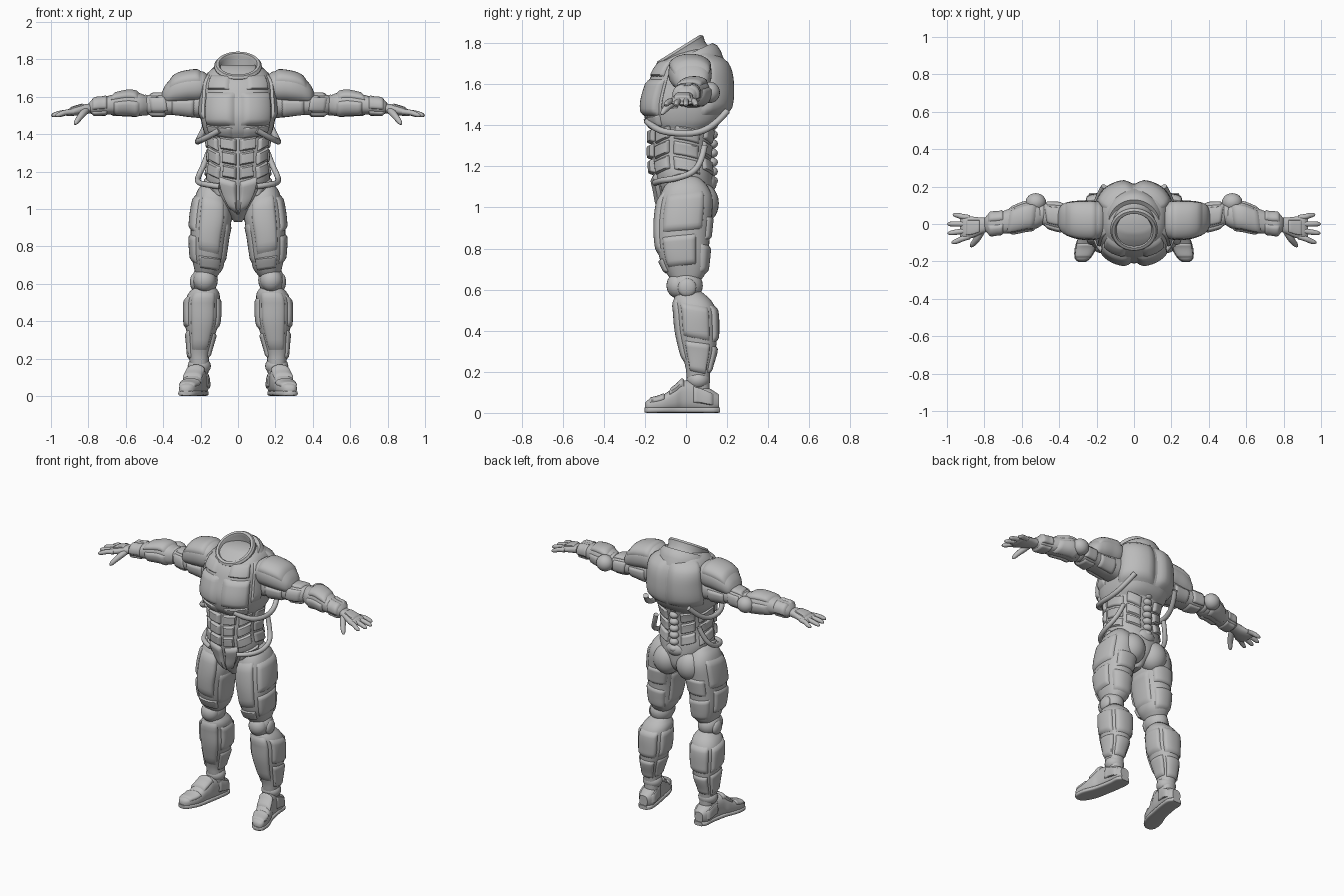
import bpy, bmesh, math
from mathutils import Vector, Matrix

cube = bpy.data.objects.get("Cube")
if cube:
    bpy.data.objects.remove(cube, do_unlink=True)

grey = bpy.data.materials.new("armor grey")
grey.use_nodes = True
grey.diffuse_color = (.5, .5, .5, 1)
grey.node_tree.nodes["Principled BSDF"].inputs["Base Color"].default_value = (.5, .5, .5, 1)
OTHER = {"x": (2, 1), "y": (0, 2), "z": (0, 1)}


def finish(name, bm, mirror=True):
    mesh = bpy.data.meshes.new(name)
    bm.to_mesh(mesh)
    bm.free()
    mesh.materials.append(grey)
    obj = bpy.data.objects.new(name, mesh)
    bpy.context.collection.objects.link(obj)
    if mirror:
        obj.modifiers.new("mirror", "MIRROR").use_mirror_merge = False
    return obj


def skin(bm, rows, closed):
    """Faces between neighbouring rows of points."""
    grid = [[bm.verts.new(p) for p in row] for row in rows]
    for low, high in zip(grid, grid[1:]):
        for i in range(len(low) if closed else len(low) - 1):
            j = (i + 1) % len(low)
            bm.faces.new((low[i], low[j], high[j], high[i]))
    return grid


class Form:
    """Smooth tapered volume: rows are (position, centre, centre, radius, radius)."""

    def __init__(self, name, axis, rows, mirror=True, power=2.3):
        self.name, self.axis, self.rows, self.power = name, axis, rows, power
        bm = bmesh.new()
        first, last = rows[0][0], rows[-1][0]
        steps = 36
        grid = skin(bm, [[self.point(first + (last - first) * s / steps, a * math.tau / steps)
                          for a in range(steps)] for s in range(steps + 1)], True)
        bm.faces.new(grid[0])
        bm.faces.new(grid[-1])
        bmesh.ops.recalc_face_normals(bm, faces=bm.faces)
        finish(name, bm, mirror)

    def section(self, t):
        rows = self.rows
        t = min(max(t, rows[0][0]), rows[-1][0])
        k = max(i for i in range(len(rows) - 1) if rows[i][0] <= t)
        a, b = rows[k], rows[k + 1]
        before, after = rows[max(k - 1, 0)], rows[min(k + 2, len(rows) - 1)]
        span = b[0] - a[0]
        u = (t - a[0]) / span
        out = []
        for c in range(1, 5):
            ma = (b[c] - before[c]) / (b[0] - before[0]) * span
            mb = (after[c] - a[c]) / (after[0] - a[0]) * span
            d = b[c] - a[c]
            out.append(a[c] + u * (ma + u * (3 * d - 2 * ma - mb + u * (ma + mb - 2 * d))))
        return out

    def point(self, t, angle, lift=0):
        c, d, r, q = self.section(t)
        s, k = math.sin(angle), math.cos(angle)
        e = 2 / self.power
        p = Vector()
        i, j = OTHER[self.axis]
        p["xyz".index(self.axis)] = t
        p[i] = c + (r + lift) * math.copysign(abs(s) ** e, s)
        p[j] = d - (q + lift) * math.copysign(abs(k) ** e, k)
        return p

    def plate(self, name, t0, t1, a0, a1, lift=.012, skew=0, pinch=0):
        """Raised armour plate; angles run from the front (or sole) round the form."""
        n = 14
        rows = []
        for i in range(n + 1):
            u = i / n
            row = []
            for j in range(n + 1):
                v = j / n
                edge = min(1, 6 * min(u, 1 - u, v, 1 - v))
                h = -.008 + (lift + .008) * math.sin(edge * math.pi / 2)
                w = .5 + (v - .5) * (1 - pinch * u)
                row.append(self.point(t0 + (t1 - t0) * u + skew * v,
                                      math.radians(a0 + (a1 - a0) * w), h))
            rows.append(row)
        bm = bmesh.new()
        grid = skin(bm, rows, False)
        bm.normal_update()
        mid = rows[n // 2][n // 2]
        c, d = self.section(t0 + (t1 - t0) / 2)[:2]
        heart = mid.copy()
        i, j = OTHER[self.axis]
        heart[i], heart[j] = c, d
        if grid[n // 2][n // 2].normal.dot(mid - heart) < 0:
            bmesh.ops.reverse_faces(bm, faces=bm.faces)
        finish(self.name + "_" + name, bm)


def blob(name, centre, size, turn=(0, 0, 0), mirror=True):
    bm = bmesh.new()
    bmesh.ops.create_uvsphere(bm, u_segments=24, v_segments=14, radius=1)
    spin = Matrix.Identity(4)
    for angle, axis in zip(turn, "XYZ"):
        spin = Matrix.Rotation(math.radians(angle), 4, axis) @ spin
    bm.transform(Matrix.Translation(centre) @ spin @ Matrix.Diagonal((*size, 1)))
    finish(name, bm, mirror)


def tube(name, points, radii):
    curve = bpy.data.curves.new(name, "CURVE")
    curve.dimensions = "3D"
    curve.bevel_depth = 1
    curve.bevel_resolution = 4
    curve.use_fill_caps = True
    curve.materials.append(grey)
    for side in (1, -1):
        s = curve.splines.new("NURBS")
        s.points.add(len(points) - 1)
        s.use_endpoint_u = True
        s.order_u = 3
        for p, (x, y, z), r in zip(s.points, points, radii):
            p.co, p.radius = (side * x, y, z, 1), r
    bpy.context.collection.objects.link(bpy.data.objects.new(name, curve))


def lathe(name, profile, centre, tilt, wide=.95):
    bm = bmesh.new()
    n = 40
    skin(bm, [[(r * wide * math.cos(i * math.tau / n), r * math.sin(i * math.tau / n), h)
               for i in range(n)] for r, h in profile], True)
    bm.transform(Matrix.Translation(centre) @ Matrix.Rotation(math.radians(tilt), 4, "X"))
    finish(name, bm, False)


# Torso
chest = Form("chest", "z", [
    (1.37, 0, -.02, .16, .14), (1.42, 0, -.01, .185, .185), (1.5, 0, 0, .2, .21),
    (1.6, 0, .015, .195, .2), (1.68, 0, .025, .185, .175), (1.74, 0, .035, .15, .125),
    (1.77, 0, .04, .1, .08)], False, 2.5)
chest.plate("pectoral", 1.44, 1.63, 1, 58, .018)
chest.plate("collarbone", 1.635, 1.72, 8, 55, .012)
chest.plate("strap", 1.47, 1.73, 60, 84, .014)
chest.plate("back_shell", 1.44, 1.75, 181, 105, .022)
chest.plate("rib_guard", 1.375, 1.435, 4, 60, .012, .02)
waist = Form("waist", "z", [
    (.93, 0, 0, .02, .06), (1, 0, 0, .07, .125), (1.08, 0, -.005, .14, .14),
    (1.15, 0, -.015, .17, .145), (1.25, 0, -.025, .16, .145), (1.35, 0, -.02, .165, .15),
    (1.42, 0, -.01, .175, .16)], False)
for i in range(3):
    z = 1.155 + .075 * i
    waist.plate("abdomen_%d" % i, z, z + .07, 1, 26 + 3 * i, .022, .015)
    waist.plate("oblique_%d" % i, z, z + .07, 30 + 3 * i, 72, .014, .035)
    waist.plate("flank_%d" % i, z + .03, z + .1, 76, 125, .01, -.03)
    waist.plate("lower_back_%d" % i, z, z + .07, 168, 130, .014, .03)
waist.plate("groin_guard", .96, 1.15, 1, 34, .018, .03)
waist.plate("hip_guard", 1.06, 1.13, 38, 90, .014, .04)
for i in range(7):
    blob("spine_link_%d" % i, (0, .125, 1.13 + i * .045), (.032, .03, .024), mirror=False)
blob("glute", (.085, .075, 1.02), (.09, .085, .1))
blob("pelvis_back", (0, .1, 1.12), (.07, .05, .05), mirror=False)
tube("rib_hose", [(.1, -.19, 1.42), (.17, -.15, 1.38), (.215, -.06, 1.36), (.215, .06, 1.36),
                  (.19, .15, 1.41), (.16, .2, 1.47)], [.016] * 6)
tube("hip_hose", [(.1, -.15, 1.12), (.17, -.13, 1.13), (.215, -.05, 1.14), (.215, .04, 1.17),
                  (.18, .08, 1.24), (.16, .09, 1.3)], [.015] * 6)

# Tilted neck opening with a hollow bowl
lathe("collar", [(.001, -.085), (.07, -.08), (.095, -.05), (.1, 0), (.108, .012), (.124, .012),
                 (.134, 0), (.126, -.03), (.13, -.06), (.14, -.1)], (0, -.03, 1.765), 32)
lathe("neck_base", [(.12, 0), (.145, .005), (.16, -.015), (.165, -.05), (.16, -.1)],
      (0, 0, 1.735), 25)

# Arms
shoulder = Form("shoulder", "x", [
    (.15, 1.66, .02, .05, .07), (.19, 1.655, .02, .08, .1), (.27, 1.65, .02, .083, .105),
    (.34, 1.635, .025, .075, .095), (.39, 1.61, .03, .05, .07), (.41, 1.6, .03, .015, .03)])
shoulder.plate("cap", .19, .375, 10, 170, .01)
upper_arm = Form("upper_arm", "x", [
    (.12, 1.565, .03, .085, .09), (.25, 1.56, .03, .07, .08), (.35, 1.56, .032, .058, .075),
    (.42, 1.557, .04, .058, .072), (.48, 1.557, .05, .052, .06), (.51, 1.557, .05, .03, .035)])
for i in range(4):
    upper_arm.plate("guard_%d" % i, .37, .47, 90 * i - 40, 90 * i + 46, .008, .015)
upper_arm.plate("biceps", .23, .36, -70, 20, .01)
upper_arm.plate("triceps", .23, .36, 160, 250, .01)
forearm = Form("forearm", "x", [
    (.47, 1.555, .05, .04, .04), (.52, 1.557, .045, .06, .068), (.58, 1.565, .04, .064, .074),
    (.65, 1.56, .02, .056, .068), (.72, 1.552, .005, .046, .058), (.775, 1.547, 0, .042, .056),
    (.8, 1.54, 0, .022, .03)])
forearm.plate("upper_guard", .53, .69, 20, 150, .01, -.02)
forearm.plate("lower_guard", .51, .67, 160, 270, .01, .02)
forearm.plate("front_guard", .52, .67, -80, 15, .01)
for i in range(3):
    forearm.plate("cuff_%d" % i, .695, .785, 120 * i - 25, 120 * i + 90, .008)
blob("elbow_guard", (.525, .115, 1.56), (.055, .05, .052))
blob("elbow_joint", (.495, .055, 1.555), (.04, .062, .056))

# Hands
palm = Form("palm", "x", [
    (.77, 1.54, 0, .025, .035), (.82, 1.533, -.01, .027, .045), (.87, 1.523, -.018, .024, .058),
    (.91, 1.515, -.018, .018, .06), (.93, 1.51, -.018, .008, .05)])
palm.plate("knuckle_guard", .82, .905, 45, 135, .006)
for i, reach in enumerate((.968, .998, .995, .975)):
    y = .034 - .034 * i
    tube("finger_%d" % i, [(.88, y, 1.519), (.92, y * 1.15, 1.517), (reach - .03, y * 1.35, 1.508),
                           (reach - .006, y * 1.45, 1.5), (reach, y * 1.45, 1.498)],
         [.014, .015, .014, .011, .004])
tube("thumb", [(.81, -.03, 1.53), (.83, -.065, 1.51), (.85, -.095, 1.485), (.868, -.115, 1.46),
               (.872, -.12, 1.452)], [.018, .02, .016, .013, .005])

# Legs
thigh = Form("thigh", "z", [
    (.63, .17, 0, .05, .06), (.68, .158, 0, .076, .095), (.75, .158, -.01, .09, .118),
    (.85, .153, -.015, .1, .13), (.95, .142, -.01, .108, .135), (1.05, .137, 0, .096, .128),
    (1.11, .135, 0, .075, .1), (1.15, .13, 0, .04, .06)])
thigh.plate("front_guard", .74, 1.06, -38, 35, .012, .03)
thigh.plate("side_upper", .87, 1.07, 40, 135, .012, .02)
thigh.plate("side_lower", .7, .86, 40, 120, .012, .02)
thigh.plate("knee_flare", .665, .735, -50, 36, .012, .02)
thigh.plate("back_upper", .84, .96, 140, 225, .01)
thigh.plate("back_lower", .68, .83, 125, 225, .01, -.02)
thigh.plate("inner", .7, .93, 230, 315, .008)
blob("knee_joint", (.178, 0, .62), (.07, .082, .075))
blob("knee_cap", (.178, -.04, .62), (.06, .055, .062))
blob("knee_knob", (.235, .005, .61), (.022, .045, .045))
shin = Form("shin", "z", [
    (.1, .205, .065, .045, .05), (.17, .207, .06, .05, .056), (.22, .208, .06, .055, .062),
    (.3, .2, .06, .07, .084), (.4, .192, .052, .09, .098), (.5, .19, .045, .092, .1),
    (.55, .182, .03, .082, .09), (.59, .177, .015, .05, .06)])
shin.plate("front_guard", .23, .57, -45, 42, .01)
shin.plate("outer_upper", .37, .55, 47, 130, .011, -.03)
shin.plate("outer_lower", .2, .36, 47, 130, .011, -.02)
shin.plate("calf", .34, .53, 134, 226, .012)
shin.plate("heel_guard", .19, .33, 134, 226, .01)
shin.plate("inner_upper", .35, .53, 230, 311, .01)
shin.plate("inner_lower", .2, .34, 230, 311, .01)
blob("ankle", (.207, .06, .16), (.062, .058, .05))

# Boots, toes turned out
boot = Form("boot", "y", [
    (-.2, .278, .032, .018, .016), (-.185, .275, .036, .038, .028), (-.12, .256, .044, .054, .04),
    (-.05, .237, .068, .054, .062), (-.02, .226, .082, .052, .076), (.06, .212, .075, .05, .07),
    (.12, .207, .06, .05, .056), (.16, .207, .055, .03, .035)], True, 2.6)
boot.plate("toe_cap", -.185, -.1, 100, 260, .007)
boot.plate("instep", -.085, -.005, 115, 245, .01)
boot.plate("outer_heel", .03, .14, 70, 130, .008)
boot.plate("inner_heel", .03, .14, 230, 290, .008)
Form("sole", "y", [
    (-.203, .278, .014, .02, .012), (-.185, .275, .014, .042, .014), (-.12, .256, .014, .059, .014),
    (-.03, .23, .014, .052, .014), (.08, .21, .014, .05, .014), (.14, .207, .014, .048, .014),
    (.165, .207, .014, .03, .013)], True, 4)

# Smooth shading, keeping hard edges
bpy.ops.object.select_all(action="DESELECT")
for obj in bpy.context.collection.objects:
    if obj.type == "MESH":
        obj.select_set(True)
        bpy.context.view_layer.objects.active = obj
bpy.ops.object.shade_smooth_by_angle(angle=math.radians(50))
